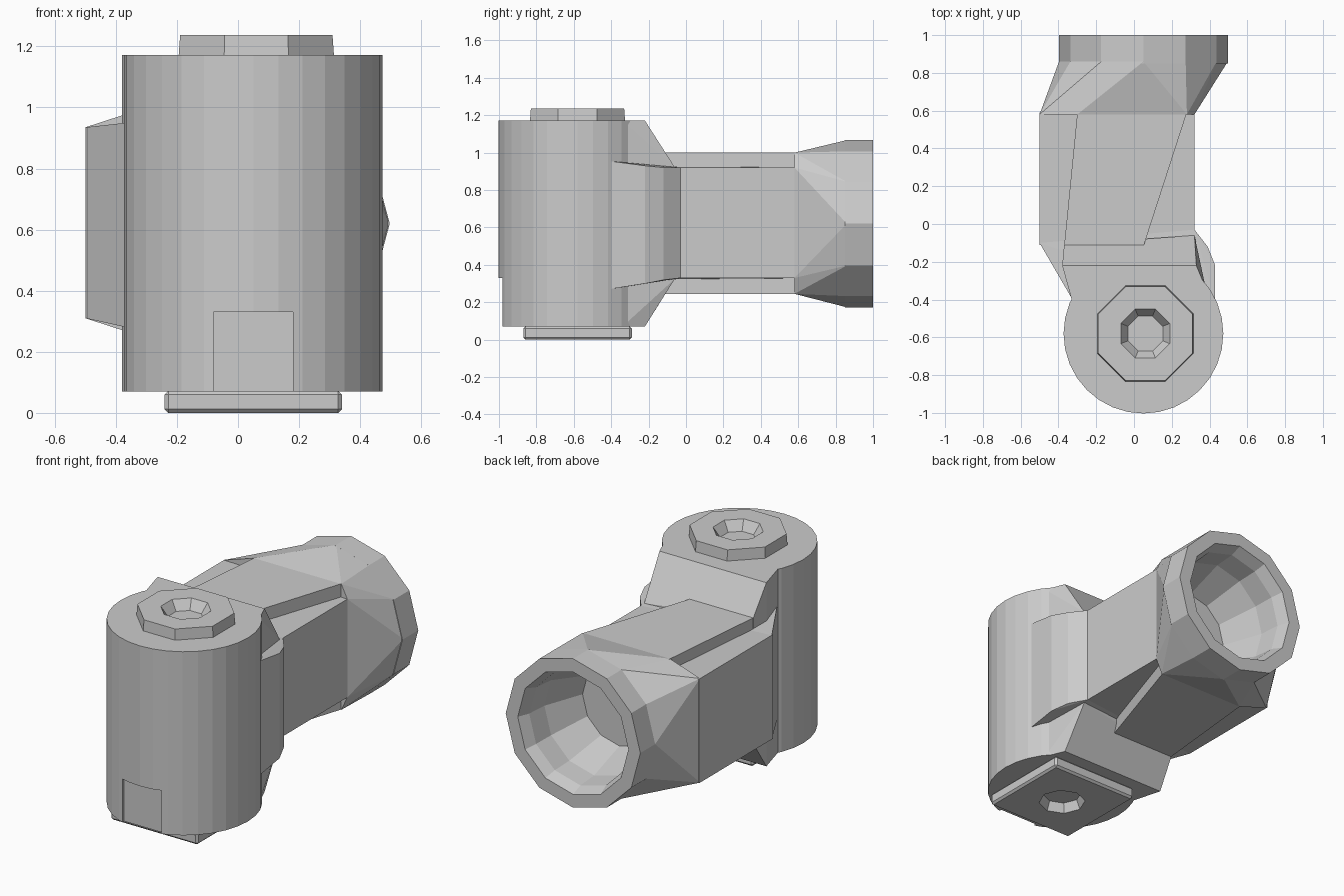
import bpy, bmesh, math
from mathutils import Matrix

if "Cube" in bpy.data.objects:
    bpy.data.objects.remove(bpy.data.objects["Cube"])

CX, CY, CZ = 0.05, -0.58, 0.62   # barrel axis in x/y, socket axis height


def finish(name, bm):
    bmesh.ops.recalc_face_normals(bm, faces=bm.faces)
    me = bpy.data.meshes.new(name)
    bm.to_mesh(me)
    bm.free()
    ob = bpy.data.objects.new(name, me)
    bpy.context.collection.objects.link(ob)
    return ob


def hull(name, pts):
    bm = bmesh.new()
    for p in pts:
        bm.verts.new(p)
    r = bmesh.ops.convex_hull(bm, input=bm.verts)
    junk = [v for v in set(r["geom_interior"] + r["geom_unused"])
            if isinstance(v, bmesh.types.BMVert)]
    bmesh.ops.delete(bm, geom=junk, context='VERTS')
    bmesh.ops.dissolve_limit(bm, angle_limit=0.01, verts=bm.verts, edges=bm.edges)
    return finish(name, bm)


def columns(name, plan):
    """Hull of upright edges given as (x, y, bottom, top)."""
    return hull(name, [(x, y, z) for x, y, *zs in plan for z in zs])


def lathe(name, profile, sides, matrix, turn=0.0):
    """Solid of revolution from (radius, height) pairs, both ends capped."""
    bm = bmesh.new()
    rings = [[bm.verts.new((r * math.cos(turn + 2 * math.pi * i / sides),
                            r * math.sin(turn + 2 * math.pi * i / sides), z))
              for i in range(sides)] for r, z in profile]
    for a, b in zip(rings, rings[1:]):
        for i in range(sides):
            j = (i + 1) % sides
            bm.faces.new((a[i], a[j], b[j], b[i]))
    bm.faces.new(rings[0])
    bm.faces.new(rings[-1])
    bm.transform(matrix)
    return finish(name, bm)


def box(name, lo, hi):
    return hull(name, [(x, y, z) for x in (lo[0], hi[0])
                       for y in (lo[1], hi[1]) for z in (lo[2], hi[2])])


def combine(ob, tool, operation='DIFFERENCE'):
    m = ob.modifiers.new("combine", 'BOOLEAN')
    m.operation, m.solver, m.object = operation, 'EXACT', tool
    dg = bpy.context.evaluated_depsgraph_get()
    me = bpy.data.meshes.new_from_object(ob.evaluated_get(dg))
    ob.modifiers.clear()
    ob.data = me
    bpy.data.objects.remove(tool)


barrel_axis = Matrix.Translation((CX, CY, 0))
socket_axis = Matrix.Translation((CX, 0, CZ)) @ Matrix.Rotation(-math.pi / 2, 4, 'X')

# upright barrel: flat notch low on the front, back corners sloped off
body = lathe("body_casting", [(0.423, 0.07), (0.423, 1.172)], 32, barrel_axis)
combine(body, box("notch_cutter", (-0.08, -1.1, 0.0), (0.18, -0.965, 0.33)))
for slope in ([(-0.221, 1.172), (-0.111, 1.0), (0.0, 0.83), (0.0, 1.4), (-0.221, 1.4)],
              [(-0.221, 0.07), (-0.111, 0.245), (0.0, 0.42), (0.0, -0.2), (-0.221, -0.2)]):
    combine(body, hull("slope_cutter", [(x, y, z) for x in (-0.7, 0.7) for y, z in slope]))

parts = []
# full-height neck sloping down to the arm
parts.append(columns("neck", [
    (-0.33, -0.40, 0.07, 1.172), (0.38, -0.34, 0.07, 1.172),
    (-0.38, -0.22, 0.07, 1.172), (0.33, -0.22, 0.07, 1.172),
    (-0.37, -0.11, 0.245, 1.0), (0.06, -0.11, 0.245, 1.0),
    (0.32, -0.06, 0.325, 0.922)]))

# wider shoulders either side of the neck
parts.append(columns("neck_shoulder", [
    (-0.32, -0.41, 0.27, 0.955), (-0.50, -0.10, 0.31, 0.935),
    (0.32, -0.03, 0.33, 0.92), (0.39, -0.12, 0.32, 0.92),
    (0.43, -0.22, 0.30, 0.93), (0.43, -0.41, 0.27, 0.955)]))

# horizontal arm: wide slab plus a raised rib above and below
parts.append(columns("arm_slab", [
    (x, y, lo, hi) for y in (-0.11, 0.59)
    for x, lo, hi in ((-0.50, 0.31, 0.935), (0.32, 0.33, 0.92))]))
parts.append(columns("arm_rib", [
    (x, y, 0.245, 1.0) for x, y in
    ((-0.37, -0.12), (0.05, -0.12), (-0.03, -0.03), (0.28, 0.59), (-0.30, 0.59))]))

# socket end: arm section blending to a twelve-sided collar
section = [(-0.50, 0.31), (-0.50, 0.935), (-0.30, 1.0), (0.28, 1.0),
           (0.32, 0.92), (0.32, 0.33), (0.28, 0.245), (-0.30, 0.245)]
ring = [(CX + 0.447 * math.cos(math.pi * i / 6), CZ + 0.447 * math.sin(math.pi * i / 6))
        for i in range(12)]
parts.append(hull("socket_blend", [(x, 0.58, z) for x, z in section]
                  + [(x, 0.86, z) for x, z in ring]))
parts.append(hull("socket_collar", [(x, y, z) for x, z in ring for y in (0.85, 1.0)]))

# weld the casting into one shell, then bore the socket
for part in parts:
    combine(body, part, 'UNION')
combine(body, lathe("bore_cutter", [(0.245, 0.56), (0.33, 0.80), (0.34, 0.93), (0.375, 1.02)],
                    12, socket_axis))

# octagonal boss on top with a dished recess
lathe("top_boss", [(0.275, 1.172), (0.27, 1.237), (0.14, 1.237), (0.10, 1.18)],
      8, Matrix.Translation((0.06, CY, 0)), math.pi / 8)

# square base plate with a recess underneath
base = box("base_plate", (CX - 0.29, CY - 0.29, 0.0), (CX + 0.29, CY + 0.29, 0.072))
bev = base.modifiers.new("edge", 'BEVEL')
bev.width, bev.segments = 0.012, 1
combine(base, lathe("base_cutter", [(0.14, -0.02), (0.11, 0.055)], 8, barrel_axis))
